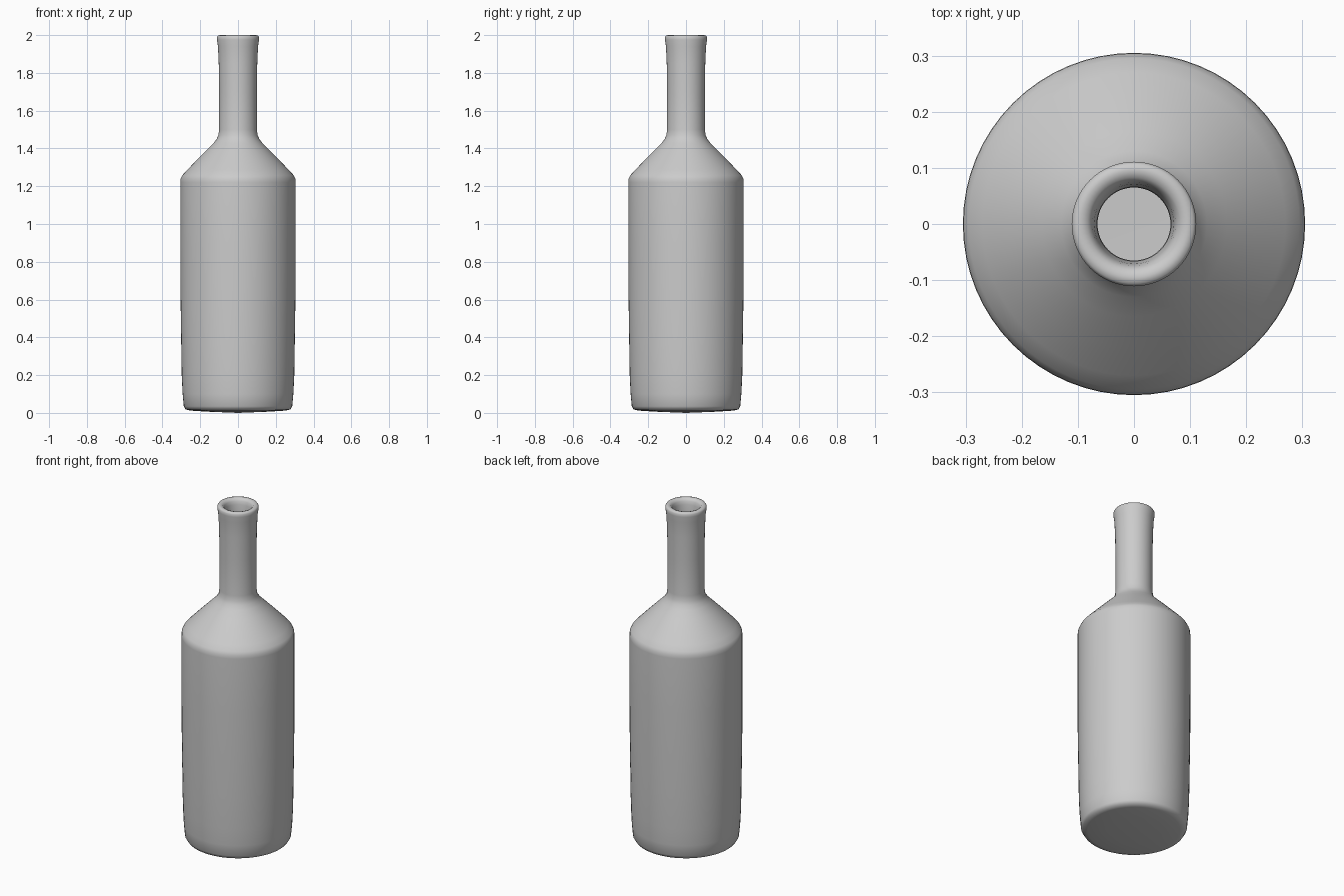
import bpy, bmesh, math
from mathutils import Matrix

SEGMENTS = 64

# Lathe profile (radius, height): outside from the base up, over the lip, then down the inside
outer = [(0, 0), (0.15, 0.006), (0.25, 0.012), (0.277, 0.018), (0.287, 0.035),
         (0.293, 0.1), (0.298, 0.2), (0.301, 0.4), (0.304, 0.6), (0.305, 0.9),
         (0.305, 1.22), (0.304, 1.24), (0.295, 1.258), (0.27, 1.285), (0.22, 1.337),
         (0.165, 1.393), (0.13, 1.428), (0.113, 1.45), (0.104, 1.47), (0.1, 1.5),
         (0.1, 1.7), (0.102, 1.85), (0.106, 1.94), (0.111, 1.975)]
lip = [(0.111, 1.99), (0.106, 1.998), (0.095, 2.0), (0.083, 1.996), (0.075, 1.985), (0.071, 1.965)]
inner = [(0.066, 1.92), (0.065, 1.7), (0.065, 1.47), (0.09, 1.42), (0.2, 1.31),
         (0.268, 1.235), (0.27, 1.2), (0.268, 0.6), (0.26, 0.15), (0.25, 0.05), (0, 0.04)]
profile = outer + lip + inner

# Spin the profile into the bottle
bm = bmesh.new()
verts = [bm.verts.new((r, 0, z)) for r, z in profile]
edges = [bm.edges.new(pair) for pair in zip(verts, verts[1:])]
bmesh.ops.spin(bm, geom=verts + edges, cent=(0, 0, 0), axis=(0, 0, 1),
               angle=math.tau, steps=SEGMENTS, use_merge=False)
bmesh.ops.remove_doubles(bm, verts=bm.verts, dist=1e-4)
bmesh.ops.recalc_face_normals(bm, faces=bm.faces)

mesh = bpy.data.meshes.new("bottle")
bm.to_mesh(mesh)
bm.free()
bottle = bpy.data.objects.new("bottle", mesh)
bpy.context.collection.objects.link(bottle)

# Smooth glass surface with a crisp base edge
bpy.context.view_layer.objects.active = bottle
bottle.select_set(True)
bpy.ops.object.shade_smooth_by_angle(angle=math.radians(50))
